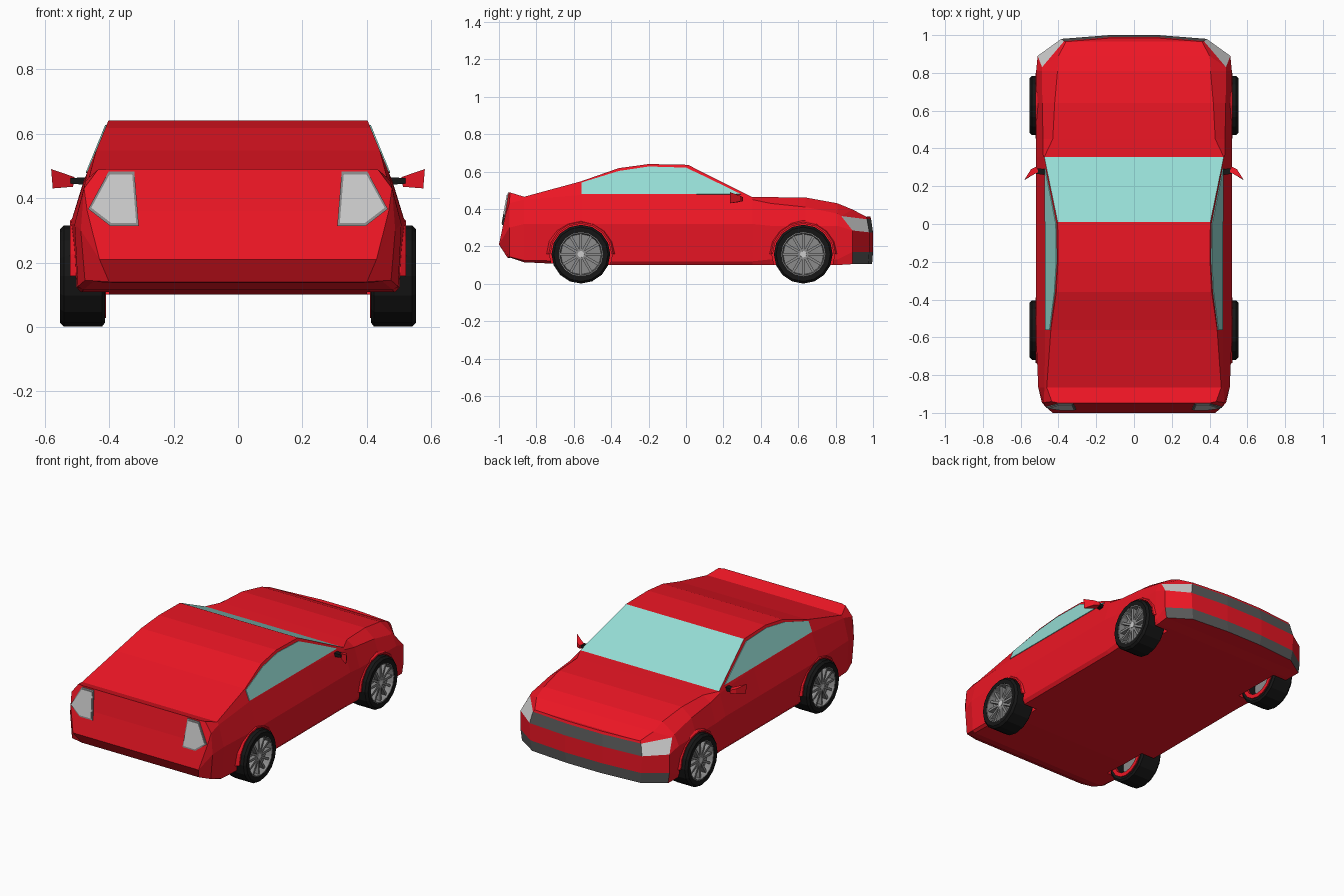
import bpy, bmesh, math
from mathutils import Matrix

if "Cube" in bpy.data.objects:
    bpy.data.objects.remove(bpy.data.objects["Cube"])


def material(name, rgb):
    m = bpy.data.materials.new(name)
    m.diffuse_color = (*rgb, 1)
    m.use_nodes = True
    m.node_tree.nodes["Principled BSDF"].inputs["Base Color"].default_value = m.diffuse_color
    return m


RED = material("red_paint", (0.85, 0.008, 0.018))
GLASS = material("glass", (0.3, 0.72, 0.66))
BLACK = material("rubber", (0.008, 0.008, 0.008))
DARK = material("dark_grey", (0.1, 0.1, 0.1))
METAL = material("metal", (0.26, 0.26, 0.26))
LAMP = material("lamp", (0.7, 0.68, 0.7))


def finish(bm, name, *mats):
    bmesh.ops.remove_doubles(bm, verts=bm.verts, dist=1e-5)
    bmesh.ops.recalc_face_normals(bm, faces=bm.faces)
    mesh = bpy.data.meshes.new(name)
    bm.to_mesh(mesh)
    bm.free()
    for m in mats:
        mesh.materials.append(m)
    ob = bpy.data.objects.new(name, mesh)
    bpy.context.collection.objects.link(ob)
    return ob


def lathe(name, profile, y, z, mat, n=16, arc=2 * math.pi):
    """Spin a closed (x, radius) profile about an axle along x."""
    bm = bmesh.new()
    full = arc > 6
    rings = []
    for i in range(n if full else n + 1):
        a = arc * i / n
        rings.append([bm.verts.new((x, y + r * math.cos(a), z + r * math.sin(a))) for x, r in profile])
    k = len(profile)
    for i in range(n):
        p, q = rings[i], rings[(i + 1) % len(rings)]
        for j in range(k):
            if profile[j][1] or profile[(j + 1) % k][1]:
                bm.faces.new((p[j], p[(j + 1) % k], q[(j + 1) % k], q[j]))
    if not full:
        bm.faces.new(rings[0])
        bm.faces.new(rings[-1])
    return finish(bm, name, mat)


def slab(name, pts, offset, mat):
    """Extrude a 3D outline by an offset into a thin panel."""
    bm = bmesh.new()
    f = bm.faces.new([bm.verts.new(p) for p in pts])
    ext = bmesh.ops.extrude_face_region(bm, geom=[f], use_keep_orig=True)
    bmesh.ops.translate(bm, vec=offset, verts=[v for v in ext["geom"] if isinstance(v, bmesh.types.BMVert)])
    return finish(bm, name, mat)


def side_x(z):
    # sloping plane of the cabin side
    return 0.47 - 0.41 * (z - 0.475)


def cabin(y, z, zb=0.475):
    return [(side_x(z), y, z), (side_x(zb), y, zb), (0.52, y, 0.32), (0.505, y, 0.12), (0.49, y, 0.10)]


def hood(y, xa, za, xb, zb):
    return [(xa, y, za), (xb, y, zb), (0.518, y, 0.31), (0.508, y, 0.13), (0.495, y, 0.10)]


# Body: half sections from tail to nose, mirrored and skinned
sections = [
    [(0.40, -0.948, 0.49), (0.468, -0.968, 0.36), (0.43, -1.0, 0.21), (0.40, -0.955, 0.14), (0.39, -0.945, 0.137)],
    [(0.435, -0.94, 0.488), (0.478, -0.945, 0.43), (0.488, -0.945, 0.30), (0.475, -0.945, 0.145), (0.45, -0.94, 0.14)],
    [(0.462, -0.865, 0.465), (0.474, -0.865, 0.45), (0.507, -0.865, 0.32), (0.497, -0.865, 0.125), (0.48, -0.865, 0.115)],
    cabin(-0.56, 0.548), cabin(-0.36, 0.618), cabin(-0.2, 0.64), cabin(0.01, 0.636),
    cabin(0.355, 0.463, 0.45),
    hood(0.45, 0.43, 0.463, 0.482, 0.43),
    hood(0.64, 0.42, 0.461, 0.485, 0.41),
    hood(0.81, 0.405, 0.43, 0.488, 0.375),
    [(0.40, 0.89, 0.397), (0.487, 0.83, 0.362), (0.51, 0.89, 0.285), (0.51, 0.89, 0.17), (0.50, 0.89, 0.105)],
    [(0.36, 0.965, 0.358), (0.37, 0.968, 0.345), (0.385, 0.98, 0.275), (0.38, 0.98, 0.17), (0.37, 0.975, 0.105)],
    [(0.12, 0.985, 0.36), (0.12, 0.99, 0.345), (0.13, 1.0, 0.275), (0.13, 1.0, 0.17), (0.12, 0.995, 0.105)],
]
# Slots by (section, row): 1 glass, 2 dark grilles, 3 headlamps
slots = {(6, "top"): 1, (11, 1): 3, (12, 1): 2, (11, 3): 2, (12, 3): 2, ("nose", 1): 2, ("nose", 3): 2}
bm = bmesh.new()
right = [[bm.verts.new(p) for p in s] for s in sections]
left = [[bm.verts.new((-x, y, z)) for x, y, z in s] for s in sections]


def quad(a, b, c, d, key):
    bm.faces.new((a, b, c, d)).material_index = slots.get(key, 0)


for i in range(len(sections) - 1):
    for h in (right, left):
        for j in range(4):
            quad(h[i][j], h[i][j + 1], h[i + 1][j + 1], h[i + 1][j], (i, j))
    for j, tag in ((0, "top"), (4, "floor")):
        quad(left[i][j], right[i][j], right[i + 1][j], left[i + 1][j], (i, tag))
for i, tag in ((0, "tail"), (-1, "nose")):
    for j in range(4):
        quad(left[i][j], right[i][j], right[i][j + 1], left[i][j + 1], (tag, j))
body = finish(bm, "body", RED, GLASS, DARK, LAMP)

AXLES = (("front", 0.627), ("rear", -0.562))
ZC = 0.158
for s, side in ((1, "right"), (-1, "left")):
    for end, y in AXLES:
        tag = f"{end}_{side}"
        # Wheel well cut out of the body
        cut = lathe("well_cutter", [(s * 0.40, 0), (s * 0.40, 0.168), (s * 0.7, 0.168), (s * 0.7, 0)], y, ZC, RED)
        cut.hide_render = True
        mod = body.modifiers.new("well", "BOOLEAN")
        mod.operation, mod.solver, mod.object = "DIFFERENCE", "EXACT", cut
        bpy.context.view_layer.objects.active = body
        bpy.ops.object.modifier_apply(modifier=mod.name)
        bpy.data.objects.remove(cut)
        # Arch lip
        lathe("arch_" + tag, [(s * 0.48, 0.163), (s * 0.522, 0.163), (s * 0.522, 0.172), (s * 0.505, 0.184), (s * 0.48, 0.184)],
              y, ZC, RED, 8, math.pi)
        # Tyre, inner ring and rim
        lathe("tyre_" + tag, [(s * x, r) for x, r in ((0.417, 0.12), (0.413, 0.145), (0.422, 0.157), (0.54, 0.157),
                                                     (0.553, 0.145), (0.55, 0.118), (0.53, 0.118))], y, ZC, BLACK)
        lathe("inner_ring_" + tag, [(s * x, r) for x, r in ((0.409, 0.105), (0.409, 0.13), (0.43, 0.13), (0.43, 0.105))], y, ZC, RED)
        lathe("rim_" + tag, [(s * x, r) for x, r in ((0.51, 0), (0.51, 0.108), (0.549, 0.113), (0.549, 0.121), (0.49, 0.121), (0.49, 0))],
              y, ZC, METAL)
        lathe("hub_" + tag, [(s * x, r) for x, r in ((0.5, 0), (0.5, 0.022), (0.54, 0.018), (0.54, 0))], y, ZC, None, 8)
        # Spokes
        bm = bmesh.new()
        for k in range(12):
            m = (Matrix.Translation((s * 0.525, y, ZC)) @ Matrix.Rotation(k * math.tau / 12, 4, "X")
                 @ Matrix.Translation((0, 0, 0.065)) @ Matrix.Diagonal((0.025, 0.014, 0.1, 1)))
            bmesh.ops.create_cube(bm, size=1, matrix=m)
        finish(bm, "spokes_" + tag, METAL)

    # Side window
    outline = [(-0.56, 0.48), (-0.56, 0.54), (-0.36, 0.602), (-0.2, 0.626), (0.0, 0.62), (0.10, 0.573), (0.295, 0.478)]
    slab("side_window_" + side, [(s * side_x(z), y, z) for y, z in outline], (s * 0.004, 0, 0.001), GLASS)

    # Tail lamp with grey surround
    lamp = [(0.325, 0.478), (0.40, 0.478), (0.46, 0.368), (0.395, 0.318), (0.312, 0.318)]
    cx, cz = 0.38, 0.4
    for name, k, d, mat in (("tail_lamp_rim_", 1.06, 0.007, METAL), ("tail_lamp_", 0.94, 0.011, LAMP)):
        pts = [(cx + (x - cx) * k, cz + (z - cz) * k) for x, z in lamp]
        slab(name + side, [(s * x, -0.945 - 0.18 * (0.49 - z), z) for x, z in pts], (0, -d, 0), mat)

    # Door mirror: stalk and tapered housing
    slab("mirror_stalk_" + side, [(s * 0.46, 0.26, 0.44), (s * 0.52, 0.265, 0.445), (s * 0.52, 0.265, 0.462), (s * 0.46, 0.26, 0.465)],
         (0, 0.03, 0), BLACK)
    bm = bmesh.new()
    back = [(0.512, 0.275, 0.435), (0.575, 0.235, 0.43), (0.58, 0.235, 0.49), (0.507, 0.275, 0.465)]
    front = [(0.515, 0.305, 0.442), (0.545, 0.29, 0.44), (0.545, 0.29, 0.47), (0.515, 0.305, 0.462)]
    a, b = ([bm.verts.new((s * x, y, z)) for x, y, z in q] for q in (back, front))
    bm.faces.new(a)
    bm.faces.new(b)
    for k in range(4):
        bm.faces.new((a[k], a[(k + 1) % 4], b[(k + 1) % 4], b[k]))
    finish(bm, "mirror_" + side, RED)
